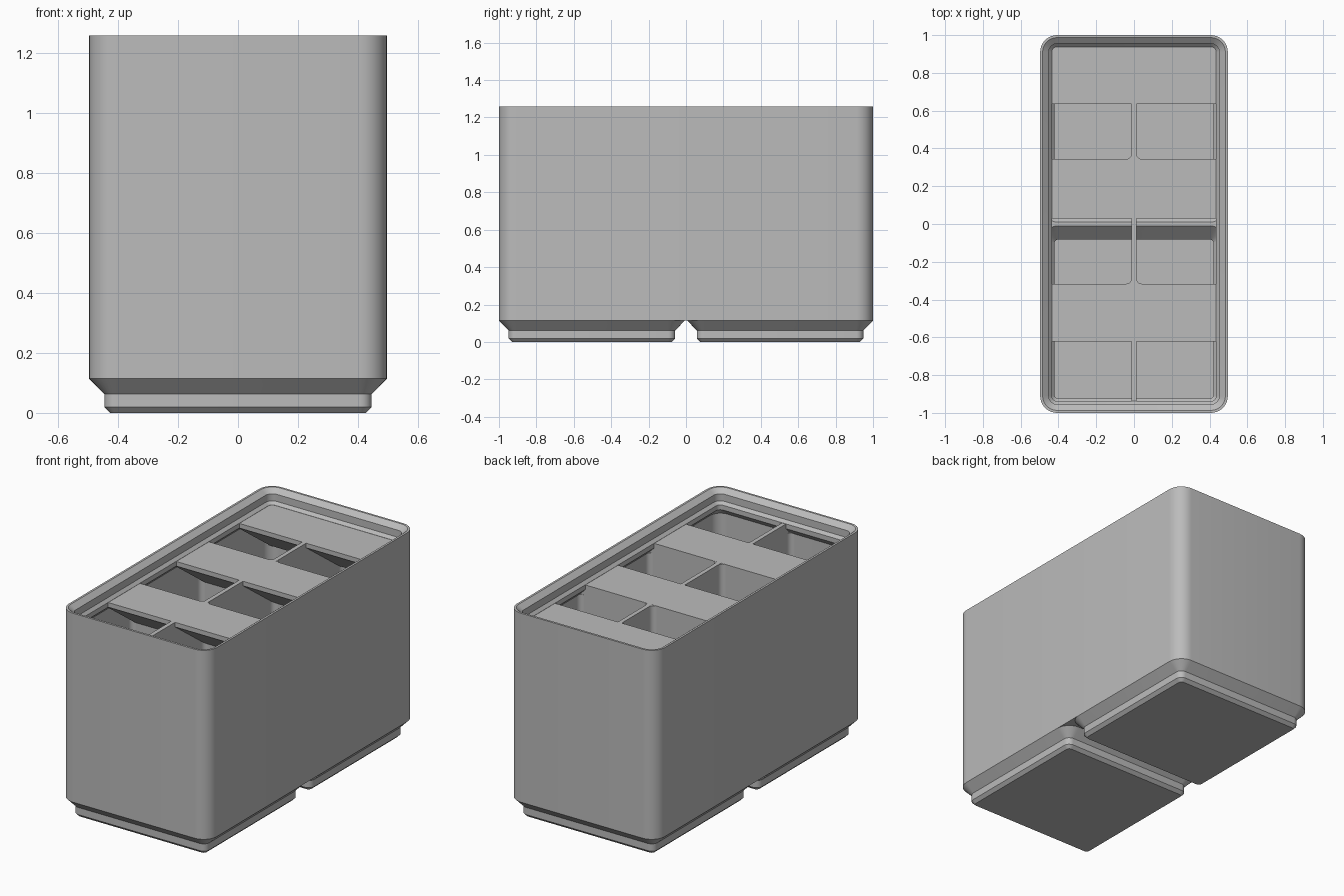
import bpy, bmesh
from math import sin, cos, pi
from mathutils import Vector

if "Cube" in bpy.data.objects:
    bpy.data.objects.remove(bpy.data.objects["Cube"])

grey = bpy.data.materials.new("light grey plastic")
grey.use_nodes = True
COLOR = (0.5, 0.5, 0.5, 1)
grey.diffuse_color = COLOR
grey.node_tree.nodes["Principled BSDF"].inputs["Base Color"].default_value = COLOR

HX, HY = 0.497, 1.0        # outer half width and half length
WALL, RAD = 0.023, 0.09    # wall thickness and outer corner radius
IX, IY = HX - WALL, HY - WALL
TOP = 1.173                # height of dividers and label shelves
DIV = 0.013                # half thickness of dividers
SEG = 8                    # segments per rounded corner


def finish(name, bm):
    bmesh.ops.recalc_face_normals(bm, faces=bm.faces)
    mesh = bpy.data.meshes.new(name)
    bm.to_mesh(mesh)
    bm.free()
    mesh.materials.append(grey)
    ob = bpy.data.objects.new(name, mesh)
    bpy.context.collection.objects.link(ob)
    return ob


def select(ob):
    bpy.ops.object.select_all(action='DESELECT')
    ob.select_set(True)
    bpy.context.view_layer.objects.active = ob


def smooth(ob):
    select(ob)
    bpy.ops.object.shade_smooth_by_angle(angle=pi / 7)


def ring(hx, y0, y1, r, z):
    """Rounded rectangle, counter-clockwise."""
    pts = []
    corners = [(hx - r, y1 - r), (r - hx, y1 - r), (r - hx, y0 + r), (hx - r, y0 + r)]
    for q, (cx, cy) in enumerate(corners):
        for i in range(SEG + 1):
            a = (q + i / SEG) * pi / 2
            pts.append((cx + r * cos(a), cy + r * sin(a), z))
    return pts


def loft(name, rings):
    """Closed solid through a stack of rings."""
    bm = bmesh.new()
    loops = [[bm.verts.new(p) for p in pts] for pts in rings]
    n = len(loops[0])
    for a, b in zip(loops, loops[1:]):
        for i in range(n):
            j = (i + 1) % n
            bm.faces.new((a[i], a[j], b[j], b[i]))
    bm.faces.new(loops[0])
    bm.faces.new(loops[-1])
    return finish(name, bm)


def prism(name, pts, extrude):
    bm = bmesh.new()
    face = bm.faces.new([bm.verts.new(p) for p in pts])
    new = bmesh.ops.extrude_face_region(bm, geom=[face])["geom"]
    verts = [g for g in new if isinstance(g, bmesh.types.BMVert)]
    bmesh.ops.translate(bm, verts=verts, vec=Vector(extrude))
    return finish(name, bm)


# Bin body: outer wall, stacking lip, inner wall, floor level (inset, height)
profile = [(0, 0.114), (0, 1.26), (0.013, 1.26), (0.0455, 1.234), (0.0455, 1.191),
           (0.062, 1.174), (0.062, 1.145), (WALL, 1.106), (WALL, 0.1435)]
body = loft("bin_body", [ring(HX - d, d - HY, HY - d, RAD - d, z) for d, z in profile])

# Two stepped feet, hollow inside
FOOT_Y = 0.503
feet = []
for side, s in (("front", -1), ("back", 1)):
    foot = loft(side + "_foot", [ring(h, s * FOOT_Y - h, s * FOOT_Y + h, r, z) for h, r, z in
                [(0.4265, 0.019, 0), (0.4455, 0.038, 0.019), (0.4455, 0.038, 0.0623), (HX, RAD, 0.114)]])
    hollow = [(0.42, 0.083, 0.923, 0.015, 0.024), (0.42, 0.083, 0.923, 0.015, 0.0705),
              (IX - 0.001, 0.029, IY - 0.001, 0.067, 0.1245),
              (IX - 0.001, 0.01, IY - 0.001, 0.067, 0.1435),
              (IX - 0.001, 0.01, IY - 0.001, 0.067, 0.16)]
    cutter = loft("hollow_cutter", [ring(h, *sorted((s * a, s * b)), r, z) for h, a, b, r, z in hollow])
    cutter.hide_render = True
    for target in (foot, body):
        select(target)
        mod = target.modifiers.new("hollow", 'BOOLEAN')
        mod.operation, mod.solver, mod.object = 'DIFFERENCE', 'EXACT', cutter
        bpy.ops.object.modifier_apply(modifier=mod.name)
    bpy.data.objects.remove(cutter)
    feet.append(foot)
for ob in [body] + feet:
    smooth(ob)

# Long divider, stepping over the ridge between the feet
half = [(0.02, 0.13), (0.075, 0.07), (0.075, 0.015), (0.925, 0.015), (0.925, 0.07),
        (IY, 0.125), (IY, 1.12), (0.95, 1.15), (0.95, TOP)]
outline = half + [(-y, z) for y, z in reversed(half)]
prism("long_divider", [(-DIV, y, z) for y, z in outline], (2 * DIV, 0, 0))

# Cross dividers
half = [(0.425, 0.015), (0.425, 0.07), (IX, 0.125), (IX, 1.12), (0.45, 1.15), (0.45, TOP)]
outline = half + [(-x, z) for x, z in reversed(half)]
for name, y in (("front_cross_divider", -0.33), ("back_cross_divider", 0.33)):
    prism(name, [(x, y - DIV, z) for x, z in outline], (0, 2 * DIV, 0))

# Compartment rows: front face, back face, front edge of the label shelf
rows = {"front": (-IY, -0.343, -0.622), "middle": (-0.317, 0.317, 0.03), "back": (0.343, IY, 0.634)}
for row, (y0, y1, edge) in rows.items():
    # Label shelf with sloped underside
    end = min(y1, 0.95)
    low = TOP - 0.028 - 0.73 * (end - edge)
    prism(row + "_label_shelf", [(-0.45, edge, TOP), (-0.45, end, TOP), (-0.45, end, low),
                                 (-0.45, edge, TOP - 0.028)], (0.9, 0, 0))
    # Rounded inner corners
    for y, sy in ((y0, 1), (y1, -1)):
        on_wall = abs(y) == IY
        for x, sx in ((DIV, 1), (-DIV, -1), (IX, -1), (-IX, 1)):
            outer = abs(x) == IX
            if outer and on_wall:
                continue
            r = 0.03
            z0 = 0.125 if outer or on_wall else 0.025
            z1 = 1.11 if outer or on_wall else TOP - 0.001
            pts = [(x, y, z0)]
            for i in range(6):
                a = i / 5 * pi / 2
                pts.append((x + sx * r * (1 - sin(a)), y + sy * r * (1 - cos(a)), z0))
            smooth(prism(row + "_corner_fillet", pts, (0, 0, z1 - z0)))
